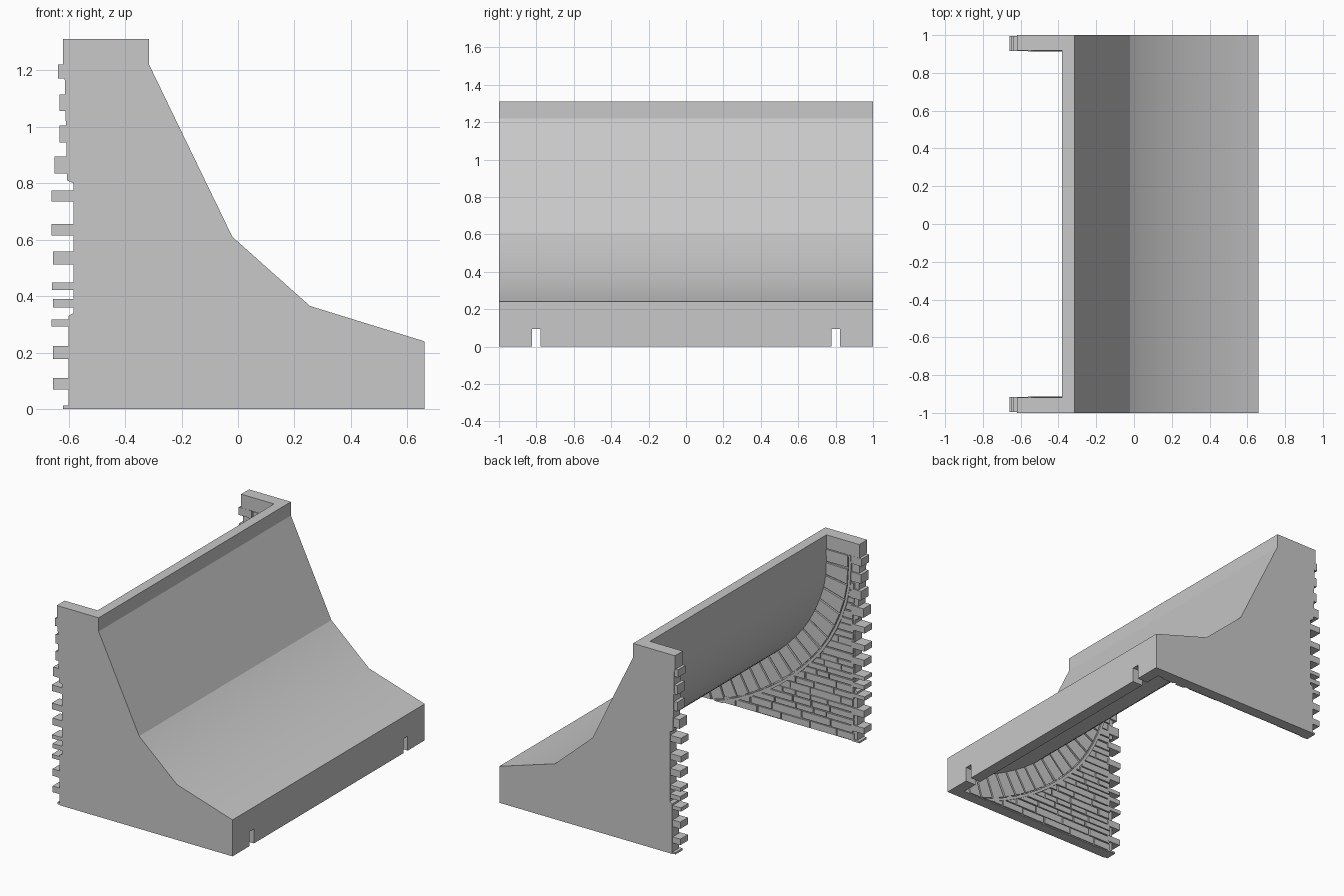
import bpy, bmesh, math, random
from mathutils import Vector

if "Cube" in bpy.data.objects:
    bpy.data.objects.remove(bpy.data.objects["Cube"])

random.seed(4)
grey = bpy.data.materials.new("stone_grey")
grey.diffuse_color = (0.58, 0.58, 0.58, 1)
grey.use_nodes = True
grey.node_tree.nodes["Principled BSDF"].inputs["Base Color"].default_value = grey.diffuse_color


def add_prism(bm, pts, y0, y1):
    """Extrude an x-z outline from y0 to y1."""
    a = [bm.verts.new((x, y0, z)) for x, z in pts]
    b = [bm.verts.new((x, y1, z)) for x, z in pts]
    bm.faces.new(a)
    bm.faces.new(b[::-1])
    n = len(pts)
    for i in range(n):
        j = (i + 1) % n
        bm.faces.new((a[j], a[i], b[i], b[j]))


def add_box(bm, x0, x1, y0, y1, z0, z1):
    add_prism(bm, [(x0, z0), (x1, z0), (x1, z1), (x0, z1)], y0, y1)


def finish(bm, name, clip=False):
    if clip:  # trim at ground level
        bmesh.ops.bisect_plane(bm, geom=bm.verts[:] + bm.edges[:] + bm.faces[:],
                               plane_co=(0, 0, 0.001), plane_no=(0, 0, -1), clear_outer=True)
        bmesh.ops.holes_fill(bm, edges=[e for e in bm.edges if e.is_boundary], sides=0)
    bmesh.ops.recalc_face_normals(bm, faces=bm.faces[:])
    me = bpy.data.meshes.new(name)
    bm.to_mesh(me)
    bm.free()
    me.materials.append(grey)
    ob = bpy.data.objects.new(name, me)
    bpy.context.collection.objects.link(ob)
    return ob


def spline(p, steps=4):
    """Smooth curve through the given points."""
    p = [Vector(q) for q in p]
    p = [2 * p[0] - p[1]] + p + [2 * p[-1] - p[-2]]
    out = []
    for i in range(1, len(p) - 2):
        for s in range(steps):
            t = s / steps
            a, b, c, d = p[i - 1:i + 3]
            out.append(0.5 * (2 * b + (c - a) * t + (2 * a - 5 * b + 4 * c - d) * t * t
                              + (3 * b - a - 3 * c + d) * t ** 3))
    return out + [p[-2]]


# Underside curve of the ramp, ending at the back of the front lip
under = spline([(-.38, 1.22), (-.377, 1.05), (-.335, .88), (-.24, .69), (-.105, .525),
                (.05, .388), (.22, .275), (.4, .185), (.585, .125)])
under_pts = [tuple(p) for p in under] + [(.585, 0)]

# Ramp shell
bm = bmesh.new()
add_prism(bm, [(.66, 0), (.66, .24), (.255, .365), (-.02, .61), (-.315, 1.22),
               (-.315, 1.31), (-.38, 1.31)] + under_pts, -1, 1)
shell = finish(bm, "ramp_shell")

# Two notches through the front lip
bm = bmesh.new()
for y in (-.8, .8):
    add_box(bm, .5, .75, y - .023, y + .023, -.1, .095)
cutter = finish(bm, "notch_cutter")
cutter.hide_render = True
mod = shell.modifiers.new("notches", 'BOOLEAN')
mod.object = cutter
mod.solver = 'EXACT'
bpy.context.view_layer.objects.active = shell
shell.select_set(True)
bpy.ops.object.modifier_apply(modifier=mod.name)
bpy.data.objects.remove(cutter)
bpy.ops.object.shade_smooth_by_angle(angle=math.radians(30))

# Keep the creases at the foot and head of the steep slope
verts = shell.data.vertices
for e in shell.data.edges:
    a, b = (verts[i].co for i in e.vertices)
    for x, z in ((-.02, .61), (-.315, 1.22)):
        if all(abs(v.x - x) < .003 and abs(v.z - z) < .003 for v in (a, b)):
            e.use_edge_sharp = True

# Even spacing along the curve for the arch stones
lengths = [0]
for a, b in zip(under, under[1:]):
    lengths.append(lengths[-1] + (b - a).length)


def ring(t, off):
    """Point at fraction t of the curve, pushed off to the hollow side."""
    d = t * lengths[-1]
    i = max(k for k in range(len(under) - 1) if lengths[k] <= d)
    seg = under[i + 1] - under[i]
    p = under[i] + seg * ((d - lengths[i]) / seg.length)
    k, m = max(i - 1, 0), min(i + 2, len(under) - 1)
    tan = (under[m] - under[k]).normalized()
    return (p.x + tan.y * off, p.y - tan.x * off)


WIDTH = .18
outer = [ring(i / 60, WIDTH) for i in range(61)]


def arch_x(z):
    for (xa, za), (xb, zb) in zip(outer, outer[1:]):
        if za >= z >= zb:
            return xa + (xb - xa) * (za - z) / max(za - zb, 1e-6)
    return -.56


# Brick ends on the back edge: centre height, height, reach
ends = [(1.195, .05, .638), (1.085, .06, .633), (.975, .06, .633), (.865, .06, .65),
        (.755, .04, .66), (.635, .04, .66), (.535, .045, .655), (.435, .025, .658),
        (.375, .03, .655), (.305, .025, .66), (.2, .045, .655), (.09, .04, .655)]
wall_outline = [(-.6, 0), (-.6, .33), (-.582, .34), (-.582, .8), (-.605, .81),
                (-.615, 1.22)] + under_pts

for side, s in (("front", -1), ("back", 1)):
    # Side wall and its top block
    bm = bmesh.new()
    add_prism(bm, wall_outline, s * .928, s)
    finish(bm, side + "_wall")
    bm = bmesh.new()
    add_box(bm, -.62, -.38, s * .918, s, 1.22, 1.31)
    finish(bm, side + "_wall_cap")

    # Protruding brick ends
    bm = bmesh.new()
    for z, h, reach in ends:
        add_box(bm, -reach, -.56, s * .917, s * .995, z - h / 2, z + h / 2)
    add_box(bm, -.62, -.56, s * .92, s * .995, 0, .012)
    finish(bm, side + "_brick_ends")

    # Arch stones following the ramp, with a raised rim
    bm = bmesh.new()
    n = 18
    for i in range(n):
        a, b = (i + .06) / n, (i + .94) / n
        add_prism(bm, [ring(a, 0), ring(b, 0), ring(b, WIDTH - .025), ring(a, WIDTH - .025)],
                  s * .935, s * (.915 + random.uniform(0, .004)))
        a, b = i / n, (i + 1) / n
        add_prism(bm, [ring(a, WIDTH - .018), ring(b, WIDTH - .018), ring(b, WIDTH), ring(a, WIDTH)],
                  s * .935, s * .914)
    finish(bm, side + "_arch_stones", clip=True)

    # Brick courses on the inner face
    bm = bmesh.new()
    z = .006
    while z < 1.14:
        h = random.uniform(.03, .046)
        x, end = -.58 + random.uniform(0, .01), arch_x(z)
        while x < end - .02:
            w = random.uniform(.08, .22)
            add_box(bm, x, min(x + w, end), s * .935,
                    s * random.uniform(.916, .923), z, z + h)
            x += w + .008
        z += h + .007
    finish(bm, side + "_bricks")
